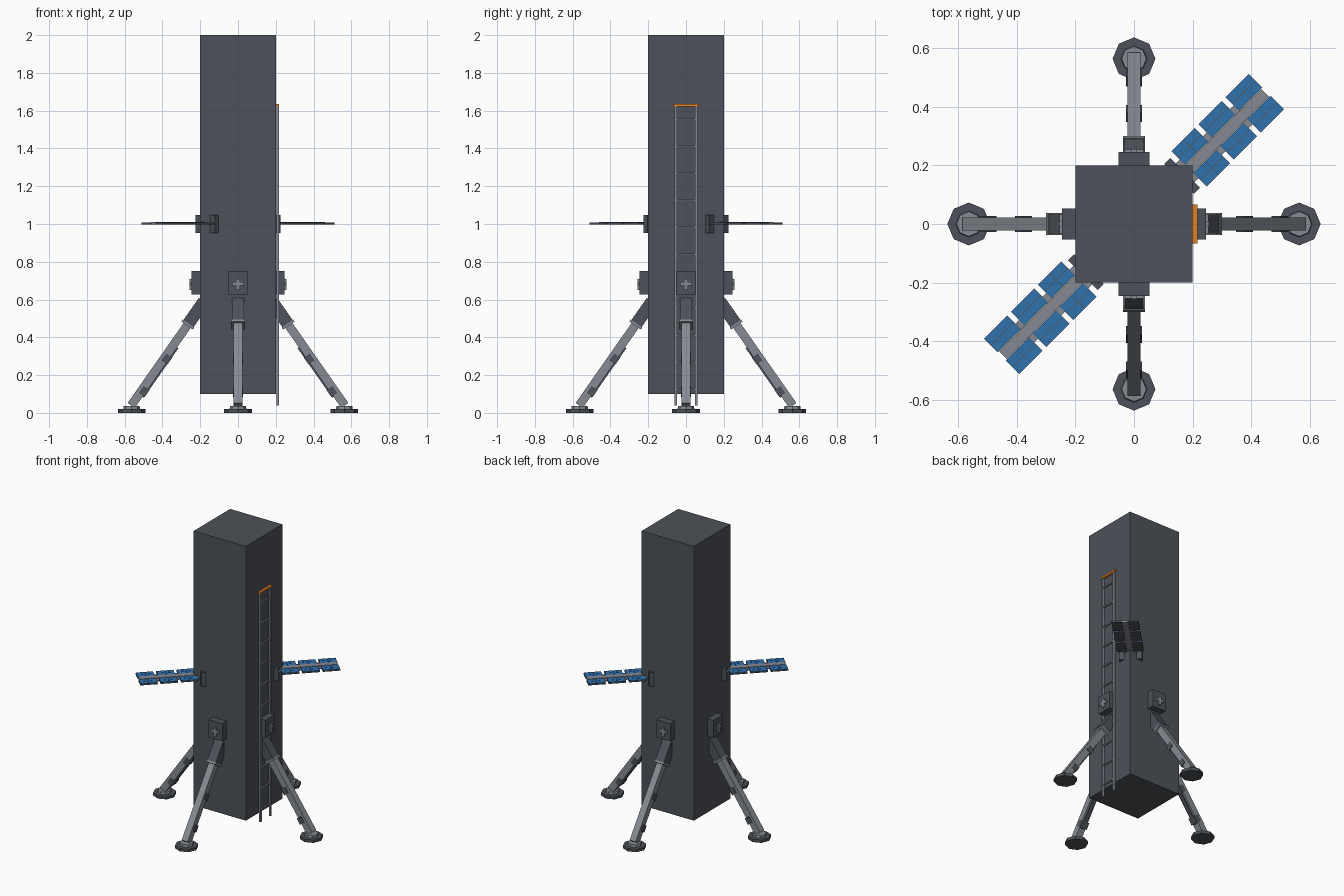
import bpy, bmesh
from math import radians, pi
from mathutils import Matrix, Vector

if "Cube" in bpy.data.objects:
    bpy.data.objects.remove(bpy.data.objects["Cube"])


def material(name, rgb):
    m = bpy.data.materials.new(name)
    m.diffuse_color = (*rgb, 1)
    m.use_nodes = True
    m.node_tree.nodes["Principled BSDF"].inputs["Base Color"].default_value = m.diffuse_color
    return m


DARK = material("dark_grey", (0.075, 0.085, 0.1))
LIGHT = material("light_grey", (0.24, 0.26, 0.29))
BLUE = material("panel_blue", (0.03, 0.17, 0.42))
ORANGE = material("orange", (0.8, 0.22, 0.02))


def box(bm, x, y, z, frame=Matrix()):
    """Box given by its (min, max) on each axis, placed by a frame."""
    c = Vector([(a + b) / 2 for a, b in (x, y, z)])
    s = [b - a for a, b in (x, y, z)]
    bmesh.ops.create_cube(bm, size=1, matrix=frame @ Matrix.Translation(c) @ Matrix.Diagonal((*s, 1)))


def disc(bm, r1, r2, z0, z1, frame):
    bmesh.ops.create_cone(bm, cap_ends=True, segments=8, radius1=r1, radius2=r2, depth=z1 - z0,
                          matrix=frame @ Matrix.Translation((0, 0, (z0 + z1) / 2)))


def finish(bm, name, mat):
    me = bpy.data.meshes.new(name)
    bm.to_mesh(me)
    bm.free()
    me.materials.append(mat)
    ob = bpy.data.objects.new(name, me)
    bpy.context.collection.objects.link(ob)
    return ob


# Main body
bm = bmesh.new()
box(bm, (-.2, .2), (-.2, .2), (.1, 2))
finish(bm, "body", DARK)

# Four landing legs
for k, side in enumerate(("right", "back", "left", "front")):
    turn = Matrix.Rotation(k * pi / 2, 4, 'Z')
    # strut frame: local z runs down the leg, local x faces the underside
    strut = turn @ Matrix.Translation((.18, 0, .59)) @ Matrix.Rotation(radians(145), 4, 'Y')
    foot = turn @ Matrix.Translation((.563, 0, 0))

    bm = bmesh.new()
    box(bm, (.19, .246), (-.052, .052), (.627, .75), turn)
    finish(bm, side + "_leg_mount", DARK)

    bm = bmesh.new()
    box(bm, (.24, .256), (-.01, .01), (.65, .71), turn)
    box(bm, (.24, .254), (-.032, .032), (.675, .692), turn)
    finish(bm, side + "_mount_latch", LIGHT)

    bm = bmesh.new()
    box(bm, (-.033, .033), (-.033, .033), (0, .145), strut)
    finish(bm, side + "_leg_sleeve", DARK)

    bm = bmesh.new()
    box(bm, (-.037, .037), (-.037, .037), (.143, .156), strut)
    box(bm, (-.023, .023), (-.023, .023), (.1, .672), strut)
    finish(bm, side + "_leg_strut", LIGHT)

    bm = bmesh.new()
    box(bm, (.02, .031), (-.012, .012), (.28, .6), strut)
    for t in (.34, .55):
        box(bm, (-.005, .033), (-.027, .027), (t, t + .045), strut)
    finish(bm, side + "_leg_brace", DARK)

    bm = bmesh.new()
    disc(bm, .073, .073, 0, .02, foot)
    finish(bm, side + "_foot", DARK)

    bm = bmesh.new()
    disc(bm, .045, .042, .018, .036, foot)
    finish(bm, side + "_foot_cap", LIGHT)

# Ladder on the right face
bm = bmesh.new()
for y in (-.054, .054):
    box(bm, (.203, .216), (y - .006, y + .006), (.04, 1.625))
for i in range(11):
    z = 1.554 - .143 * i
    box(bm, (.205, .214), (-.054, .054), (z - .004, z + .004))
finish(bm, "ladder", LIGHT)
bm = bmesh.new()
box(bm, (.195, .217), (-.066, .066), (1.622, 1.635))
finish(bm, "ladder_top_bar", ORANGE)

# Two diagonal solar wings
for name, angle in (("back_right", 45), ("front_left", 225)):
    wing = Matrix.Rotation(radians(angle), 4, 'Z')
    bm = bmesh.new()
    box(bm, (.218, .246), (-.072, .072), (.952, 1.048), wing)
    finish(bm, name + "_wing_mount", DARK)

    spine, frames, cells = bmesh.new(), bmesh.new(), bmesh.new()
    box(spine, (.23, .632), (-.019, .019), (.997, 1.011), wing)
    for i in range(3):
        r = .266 + .13 * i
        box(spine, (r - .028, r + .008), (-.045, .045), (.998, 1.003), wing)
        for s in (-1, 1):
            y0, y1 = sorted((s * .02, s * .085))
            box(frames, (r, r + .112), (y0, y1), (.997, 1.005), wing)
            # 2 x 2 blue cells with thin gaps
            for a in range(2):
                for b in range(2):
                    x, y = r + .001 + .056 * a, y0 + .001 + .0325 * b
                    box(cells, (x, x + .054), (y, y + .0305), (1.003, 1.009), wing)
    finish(spine, name + "_wing_spine", LIGHT)
    finish(frames, name + "_wing_frames", DARK)
    finish(cells, name + "_wing_cells", BLUE)
